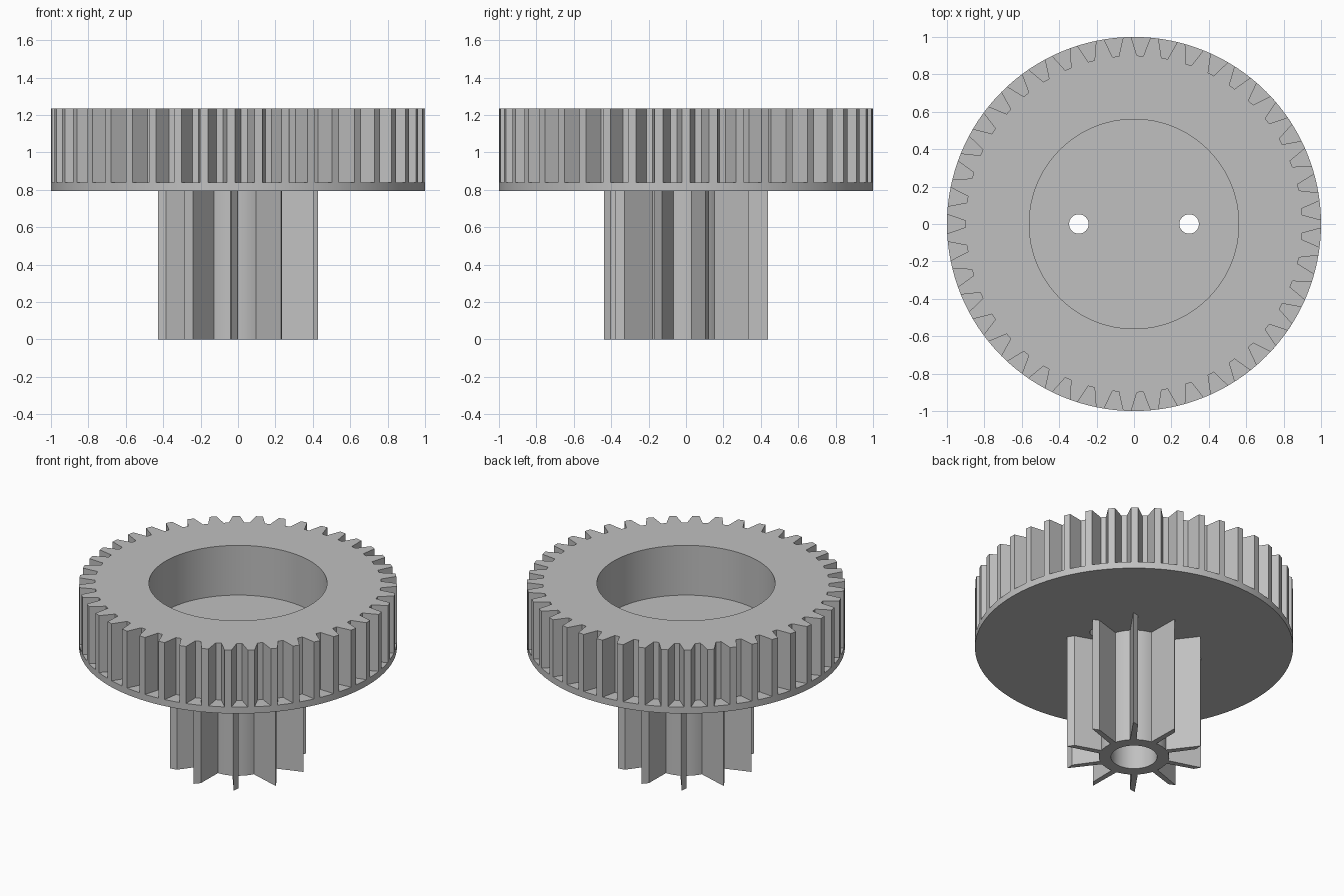
import bpy
import bmesh
from math import sin, cos, radians, tau

cube = bpy.data.objects.get("Cube")
if cube:
    bpy.data.objects.remove(cube)

grey = bpy.data.materials.new("light_grey_plastic")
grey.use_nodes = True
colour = (0.53, 0.53, 0.53, 1)
grey.diffuse_color = colour
grey.node_tree.nodes["Principled BSDF"].inputs["Base Color"].default_value = colour


def polar(radius, degrees):
    return radius * cos(radians(degrees)), radius * sin(radians(degrees))


def circle(radius, x=0, sides=96):
    return [(x + radius * cos(tau * i / sides), radius * sin(tau * i / sides))
            for i in range(sides)]


def extruded(name, outlines, bottom, top):
    """Solid from an outer outline and any hole outlines, between two heights."""
    curve = bpy.data.curves.new(name + "_outline", "CURVE")
    curve.dimensions = "2D"
    curve.fill_mode = "BOTH"
    curve.extrude = (top - bottom) / 2
    for points in outlines:
        spline = curve.splines.new("POLY")
        spline.points.add(len(points) - 1)
        for target, (x, y) in zip(spline.points, points):
            target.co = (x, y, 0, 1)
        spline.use_cyclic_u = True
    helper = bpy.data.objects.new(name + "_outline", curve)
    bpy.context.collection.objects.link(helper)
    graph = bpy.context.evaluated_depsgraph_get()
    mesh = bpy.data.meshes.new_from_object(helper.evaluated_get(graph))
    bpy.data.objects.remove(helper)

    bm = bmesh.new()
    bm.from_mesh(mesh)
    bmesh.ops.remove_doubles(bm, verts=bm.verts, dist=0.0001)
    bmesh.ops.translate(bm, verts=bm.verts, vec=(0, 0, (top + bottom) / 2))
    bmesh.ops.recalc_face_normals(bm, faces=bm.faces)
    bm.to_mesh(mesh)
    bm.free()

    mesh.name = name
    mesh.materials.clear()
    mesh.materials.append(grey)
    obj = bpy.data.objects.new(name, mesh)
    bpy.context.collection.objects.link(obj)
    bpy.ops.object.select_all(action="DESELECT")
    obj.select_set(True)
    bpy.context.view_layer.objects.active = obj
    bpy.ops.object.shade_smooth_by_angle(angle=radians(20))
    return obj


# Large gear: tapered teeth around a wide central recess
teeth = 43
gear = []
for i in range(teeth):
    middle = 360 * i / teeth
    gear += [polar(0.9, middle - 3.1), polar(1, middle - 1.25),
             polar(1, middle + 1.25), polar(0.9, middle + 3.1)]
recess = 0.56
extruded("gear_ring", [gear, circle(recess)], 0.84, 1.235)

# Flange under the teeth and recess floor, with two through holes
holes = [circle(0.052, side * 0.295, 32) for side in (-1, 1)]
extruded("flange", [circle(1, sides=128)] + holes, 0.795, 0.84)
extruded("recess_floor", [circle(recess)] + holes, 0.84, 0.89)

# Pinion: thin blades with slanted tips on a hollow hub
blades, hub = 10, 0.22
pinion = []
for i in range(blades):
    start = 360 * i / blades + 18
    pinion += [polar(hub, start - 10.2), polar(0.441, start - 4.5),
               polar(0.404, start - 0.4)]
    pinion += [polar(hub, start + 25.8 * step / 6) for step in range(6)]
extruded("pinion", [pinion, circle(0.145, sides=64)], 0, 0.795)
